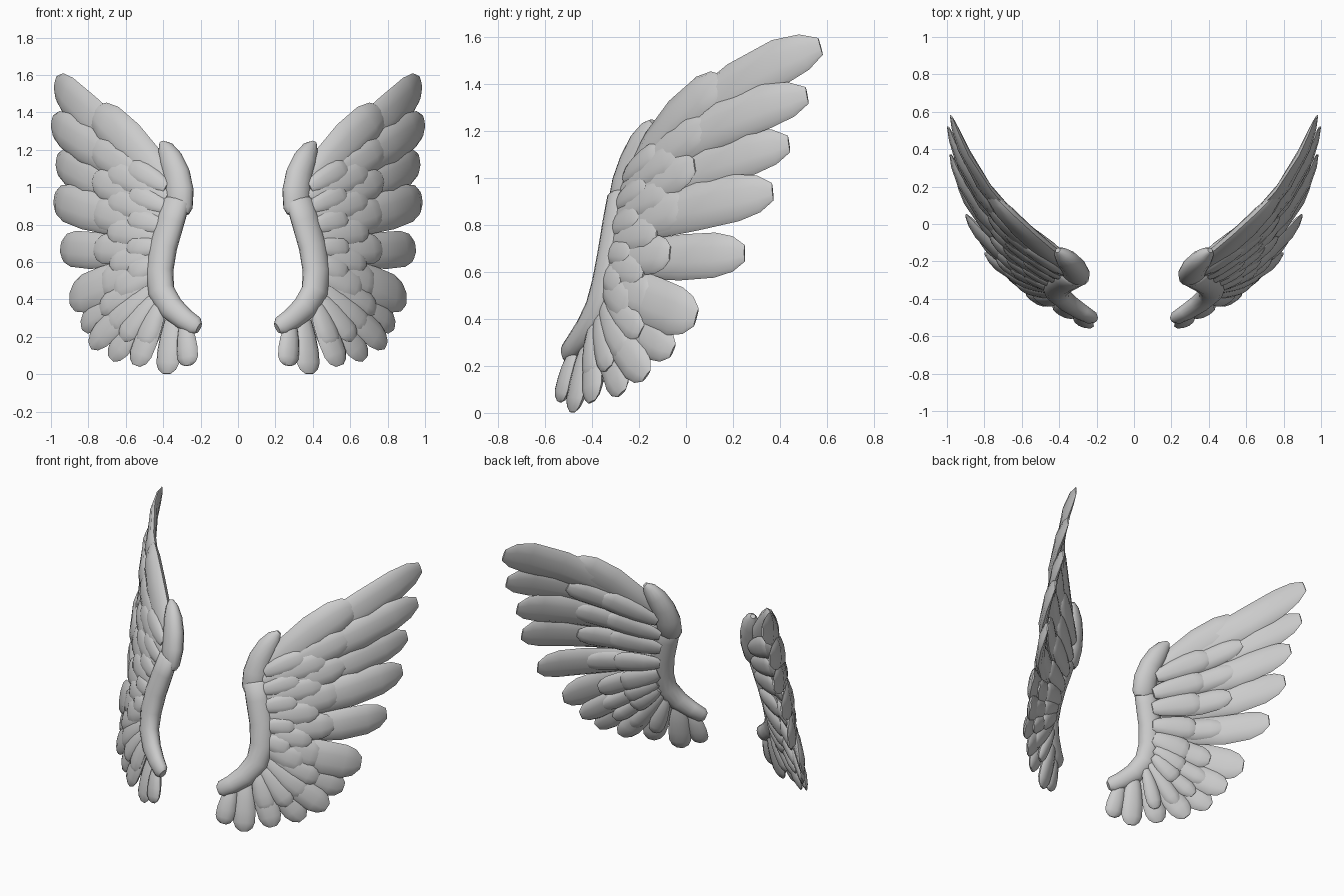
import bpy
import bmesh
from math import cos, sin, tau
from mathutils import Vector

cube = bpy.data.objects.get("Cube")
if cube:
    bpy.data.objects.remove(cube)

grey = bpy.data.materials.new("plain grey")
grey.use_nodes = True
grey.diffuse_color = (0.6, 0.6, 0.6, 1)
grey.node_tree.nodes["Principled BSDF"].inputs["Base Color"].default_value = (0.6, 0.6, 0.6, 1)

# Curved sheet the whole wing lies on: depth as a function of x, leaning back with height
SHEET = [(0.2, -0.57), (0.3, -0.53), (0.4, -0.485), (0.5, -0.43), (0.6, -0.37),
         (0.7, -0.29), (0.8, -0.19), (0.88, -0.08), (0.94, 0.03), (0.98, 0.14)]
LEAN = 0.27


def sheet_depth(x):
    for (x0, y0), (x1, y1) in zip(SHEET, SHEET[1:]):
        if x <= x1:
            break
    return y0 + (y1 - y0) * (x - x0) / (x1 - x0)


def on_sheet(x, z):
    return Vector((x, sheet_depth(x) + LEAN * z, z))


def sheet_normal(x):
    slope = (sheet_depth(x + 0.06) - sheet_depth(x - 0.06)) / 0.12
    return Vector((-slope, 1, -LEAN)).normalized()


def loft(name, path, widths, depths, lift=0.0, sides=10):
    """Skin oval rings along a path of (x, z) on the sheet, mirrored to both wings."""
    bm = bmesh.new()
    normals = [sheet_normal(x) for x, z in path]
    pts = [on_sheet(*p) + n * lift for p, n in zip(path, normals)]
    rings = []
    for i, (p, n) in enumerate(zip(pts, normals)):
        along = pts[min(i + 1, len(pts) - 1)] - pts[max(i - 1, 0)]
        across = n.cross(along).normalized()
        angles = [tau * k / sides for k in range(sides)]
        rings.append([bm.verts.new(p + across * cos(a) * widths[i] + n * sin(a) * depths[i])
                      for a in angles])
    for r0, r1 in zip(rings, rings[1:]):
        for k in range(sides):
            j = (k + 1) % sides
            bm.faces.new((r0[k], r0[j], r1[j], r1[k]))
    bm.faces.new(rings[0][::-1])
    bm.faces.new(rings[-1])
    bmesh.ops.recalc_face_normals(bm, faces=bm.faces)
    mesh = bpy.data.meshes.new(name)
    bm.to_mesh(mesh)
    bm.free()
    mesh.materials.append(grey)
    ob = bpy.data.objects.new(name, mesh)
    bpy.context.collection.objects.link(ob)
    ob.modifiers.new("both_wings", 'MIRROR').use_mirror_merge = False
    bpy.ops.object.select_all(action='DESELECT')
    ob.select_set(True)
    bpy.context.view_layer.objects.active = ob
    bpy.ops.object.shade_smooth_by_angle(angle=0.8)


# Blade outline: position along the feather, width share, thickness share
BLADE = [(0, 0.45, 0.4), (0.12, 0.68, 0.7), (0.35, 0.88, 1), (0.6, 1, 1),
         (0.82, 0.97, 0.9), (0.93, 0.76, 0.6), (1, 0.36, 0.18)]
STEPS = 40


def feather(name, root, tip, width, depth, lift=0.0, bow=0.0):
    r, t = Vector(root), Vector(tip)
    side = Vector((r.y - t.y, t.x - r.x))
    fine = [r.lerp(t, s / STEPS) + side * bow * 4 * s / STEPS * (1 - s / STEPS)
            for s in range(STEPS + 1)]
    # Space the stations evenly along the curved sheet
    run = [0.0]
    for a, b in zip(fine, fine[1:]):
        run.append(run[-1] + (on_sheet(*b) - on_sheet(*a)).length)
    path = []
    for s, w, d in BLADE:
        goal = s * run[-1]
        k = next((i for i in range(STEPS) if run[i + 1] >= goal), STEPS - 1)
        path.append(tuple(fine[k].lerp(fine[k + 1], (goal - run[k]) / (run[k + 1] - run[k]))))
    loft(name, path, [width * w for s, w, d in BLADE],
         [depth * d for s, w, d in BLADE], lift)


# Flight feathers from the wing tip down to the base: root, tip, half width, bow
FLIGHT = [((0.38, 1.08), (0.983, 1.56), 0.105, -0.035),
          ((0.37, 0.99), (0.985, 1.35), 0.10, -0.025),
          ((0.37, 0.88), (0.975, 1.145), 0.10, -0.025),
          ((0.38, 0.78), (0.972, 0.94), 0.105, -0.035),
          ((0.40, 0.67), (0.952, 0.68), 0.10, -0.03),
          ((0.42, 0.59), (0.89, 0.405), 0.11, 0),
          ((0.44, 0.52), (0.842, 0.265), 0.088, 0),
          ((0.44, 0.47), (0.785, 0.155), 0.083, 0),
          ((0.43, 0.42), (0.685, 0.085), 0.078, 0),
          ((0.41, 0.38), (0.54, 0.045), 0.073, 0),
          ((0.35, 0.32), (0.385, 0.005), 0.07, 0),
          ((0.28, 0.27), (0.262, 0.045), 0.06, 0)]

for i, (root, tip, width, bow) in enumerate(FLIGHT):
    r, t = Vector(root), Vector(tip)
    feather(f"flight_feather_{i + 1}", r, t, width, 0.03, 0.008 * (-1) ** i, bow)
    # Shorter feathers layered on both faces, only along the arm
    if 0 < i < 10:
        reach = 0.64 if i < 6 else 0.7
        feather(f"front_long_covert_{i}", r, r.lerp(t, reach), width * 0.86, 0.026, -0.02, bow)
        feather(f"back_long_covert_{i}", r, r.lerp(t, reach + 0.06), width * 0.7, 0.028, 0.028, bow)
    if 0 < i < 6:
        nxt = FLIGHT[i + 1]
        r2, t2 = r.lerp(Vector(nxt[0]), 0.5), t.lerp(Vector(nxt[1]), 0.5)
        feather(f"front_middle_covert_{i}", r2, r2.lerp(t2, 0.5), width * 0.78, 0.026, -0.028)
        feather(f"front_short_covert_{i}", r, r.lerp(t, 0.32), width * 0.66, 0.026, -0.034)
    if 0 < i < 8:
        feather(f"back_short_covert_{i}", r, r.lerp(t, 0.46), width * 0.74, 0.028, 0.046)

# Leading edge feather over the top flight feather
feather("leading_edge_covert", (0.34, 0.95), (0.77, 1.405), 0.11, 0.045, 0.0, 0.035)

# Lower arm, ending in a knob at the base
loft("lower_arm",
     [(0.205, 0.245), (0.225, 0.255), (0.28, 0.29), (0.35, 0.35), (0.405, 0.44),
      (0.415, 0.55), (0.395, 0.68), (0.355, 0.82), (0.325, 0.92), (0.32, 0.94)],
     [0.03, 0.052, 0.058, 0.068, 0.074, 0.077, 0.078, 0.079, 0.077, 0.05],
     [0.02, 0.036, 0.044, 0.05, 0.055, 0.06, 0.06, 0.056, 0.05, 0.03], -0.01, 14)

# Upper arm, overlapping the lower arm at the bend
loft("upper_arm",
     [(0.32, 0.86), (0.317, 0.89), (0.315, 0.98), (0.33, 1.07), (0.36, 1.15),
      (0.39, 1.21), (0.41, 1.24)],
     [0.06, 0.077, 0.08, 0.075, 0.066, 0.045, 0.015],
     [0.035, 0.05, 0.058, 0.058, 0.052, 0.035, 0.015], 0.005, 14)
